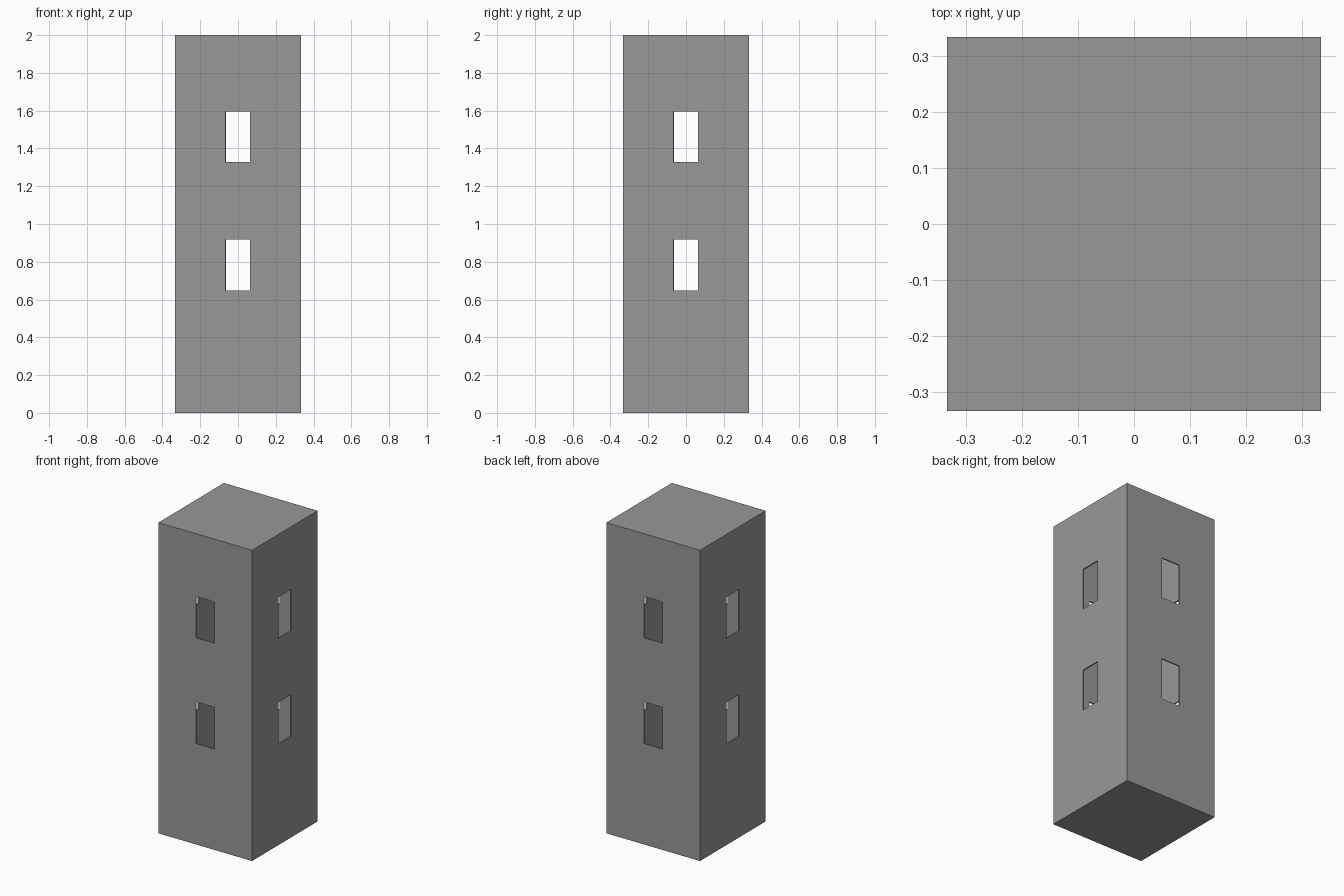
import bpy, bmesh
from math import atan2, pi
from mathutils import Matrix, Vector

if "Cube" in bpy.data.objects:
    bpy.data.objects.remove(bpy.data.objects["Cube"])

HALF = 1 / 3
X_CUTS = [-HALF, -0.0665, 0.0645, HALF]
Z_CUTS = [0, 0.649, 0.918, 1.329, 1.596, 2]
WINDOWS = {(1, 1), (1, 3)}  # open cells (column, row)

bm = bmesh.new()

# four thin walls, each a grid with two window cells left open
for side in range(4):
    turn = Matrix.Rotation(side * pi / 2, 3, 'Z')
    for c in range(len(X_CUTS) - 1):
        for r in range(len(Z_CUTS) - 1):
            if (c, r) in WINDOWS:
                continue
            x0, x1 = X_CUTS[c:c + 2]
            z0, z1 = Z_CUTS[r:r + 2]
            corners = [(x0, z0), (x1, z0), (x1, z1), (x0, z1)]
            bm.faces.new([bm.verts.new(turn @ Vector((x, -HALF, z))) for x, z in corners])
bmesh.ops.remove_doubles(bm, verts=bm.verts, dist=1e-4)

# flat roof and floor close the hollow shell
for level in (0, 2):
    ring = sorted((v for v in bm.verts if abs(v.co.z - level) < 1e-4),
                  key=lambda v: atan2(v.co.y, v.co.x), reverse=(level == 0))
    bm.faces.new(ring)

mesh = bpy.data.meshes.new("tower_shell")
bm.to_mesh(mesh)
bm.free()
tower = bpy.data.objects.new("tower_shell", mesh)
bpy.context.collection.objects.link(tower)

# slight wall thickness, growing inward, gives the windows a reveal
shell = tower.modifiers.new("wall_thickness", 'SOLIDIFY')
shell.thickness = 0.008
shell.offset = -1
shell.use_even_offset = True

# dark grey walls
grey = bpy.data.materials.new("dark_grey")
grey.diffuse_color = (0.316, 0.316, 0.316, 1)
grey.use_nodes = True
grey.node_tree.nodes["Principled BSDF"].inputs["Base Color"].default_value = grey.diffuse_color
mesh.materials.append(grey)
